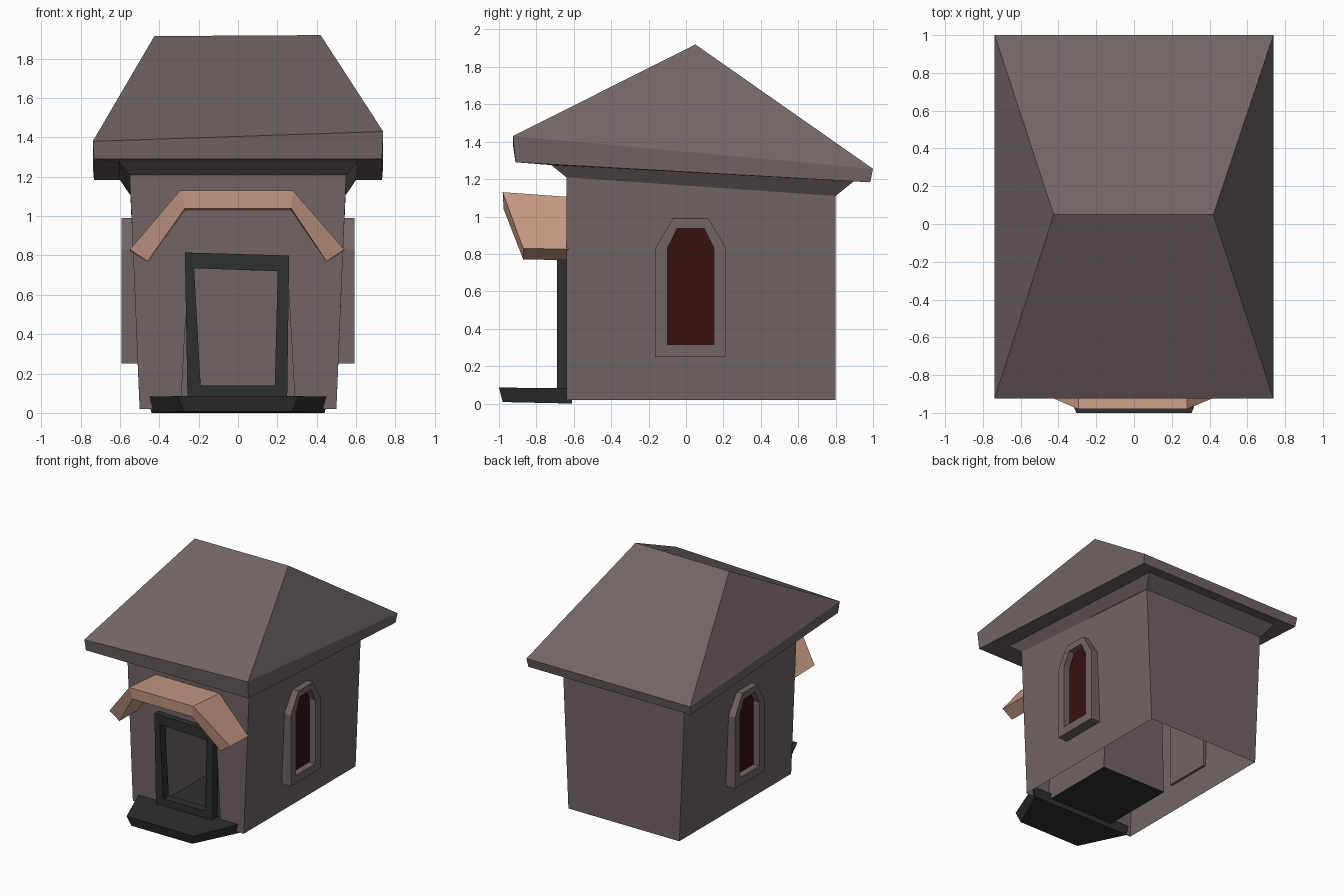
import bpy, bmesh

cube = bpy.data.objects.get("Cube")
if cube:
    bpy.data.objects.remove(cube, do_unlink=True)


def material(name, rgb):
    m = bpy.data.materials.new(name)
    m.use_nodes = True
    m.diffuse_color = (*rgb, 1)
    bsdf = m.node_tree.nodes["Principled BSDF"]
    bsdf.inputs["Base Color"].default_value = (*rgb, 1)
    bsdf.inputs["Roughness"].default_value = 0.9
    return m


STONE = material("brown_stone", (0.165, 0.13, 0.13))
DARK = material("charcoal", (0.027, 0.029, 0.028))
TAN = material("tan_wood", (0.58, 0.33, 0.23))
RED = material("dark_red_glass", (0.04, 0.005, 0.006))


def loft(name, rings, mats, cap_start=True, cap_end=True, closed=False, rule=None, drop=None):
    """Join matching loops of points; rule picks a face's material, drop removes faces."""
    bm = bmesh.new()
    loops = [[bm.verts.new(p) for p in ring] for ring in rings]
    pairs = list(zip(loops, loops[1:]))
    if closed:
        pairs.append((loops[-1], loops[0]))
    for a, b in pairs:
        for i in range(len(a)):
            j = (i + 1) % len(a)
            bm.faces.new((a[i], a[j], b[j], b[i]))
    if cap_start and not closed:
        bm.faces.new(loops[0])
    if cap_end and not closed:
        bm.faces.new(loops[-1])
    bmesh.ops.recalc_face_normals(bm, faces=bm.faces)
    bm.normal_update()
    if rule:
        for f in bm.faces:
            f.material_index = rule(f)
    if drop:
        gone = [f for f in bm.faces if drop(f)]
        bmesh.ops.delete(bm, geom=gone, context='FACES')
    mesh = bpy.data.meshes.new(name)
    bm.to_mesh(mesh)
    bm.free()
    for m in mats:
        mesh.materials.append(m)
    obj = bpy.data.objects.new(name, mesh)
    bpy.context.scene.collection.objects.link(obj)
    return obj


def upright(y, half_bottom, half_top, z0, z1):
    """Four-sided loop facing the front."""
    return [(-half_bottom, y, z0), (half_bottom, y, z0), (half_top, y, z1), (-half_top, y, z1)]


def level(half, y0, y1, z_front, z_back):
    """Four-sided loop lying flat, sloping from front to back."""
    return [(-half, y0, z_front), (half, y0, z_front), (half, y1, z_back), (-half, y1, z_back)]


# Walls, open underneath, with the doorway niche sunk into the front
loft("walls",
     [upright(0.0, 0.29, 0.27, 0.04, 0.77), upright(-0.64, 0.29, 0.25, 0.04, 0.77),
      upright(-0.64, 0.5, 0.55, 0.02, 1.21), upright(0.8, 0.5, 0.547, 0.02, 1.11)],
     [STONE, DARK],
     rule=lambda f: int(f.normal.z > 0.9 and f.calc_center_median().z < 0.1),
     drop=lambda f: f.normal.z < -0.9 and f.calc_center_median().z < 0.03)

# Hipped roof: corbel, soffit, fascia, then slopes to a ridge
eave = level(0.738, -0.925, 1.0, 1.43, 1.255)
eave[0] = (-0.738, -0.925, 1.38)
ridge = [(-0.425, 0.05, 1.915), (0.42, 0.05, 1.92)]
roof = loft("roof",
            [level(0.55, -0.64, 0.8, 1.21, 1.11), level(0.604, -0.72, 0.9, 1.275, 1.19),
             level(0.732, -0.912, 0.985, 1.29, 1.183), eave,
             [ridge[0], ridge[1], ridge[1], ridge[0]]],
            [STONE], cap_end=False)
bm = bmesh.new()
bm.from_mesh(roof.data)
bmesh.ops.remove_doubles(bm, verts=bm.verts, dist=0.0005)
bm.to_mesh(roof.data)
bm.free()

# Door frame, slightly crooked
outer = [(-0.257, 0.08), (0.25, 0.08), (0.26, 0.8), (-0.27, 0.815)]
inner = [(-0.19, 0.14), (0.187, 0.14), (0.202, 0.72), (-0.223, 0.735)]
loft("door_frame",
     [[(x, y, z) for x, z in shape]
      for shape, y in ((outer, -0.62), (outer, -0.69), (inner, -0.69), (inner, -0.62))],
     [DARK], closed=True)

# Doorstep with angled sides
loft("doorstep",
     [[(-0.44, -0.61, 0.0), (-0.275, -0.98, 0.008), (0.275, -0.98, 0.008), (0.44, -0.61, 0.0)],
      [(-0.46, -0.61, 0.083), (-0.305, -1.0, 0.085), (0.305, -1.0, 0.085), (0.46, -0.61, 0.083)]],
     [DARK])

# Angular canopy arching over the door: each loop is one cross-section
canopy = []
for side, (xo, zo, xi, zi, yo, yi) in (
        (-1, (0.55, 0.83, 0.46, 0.77, -0.87, -0.87)),
        (-1, (0.295, 1.13, 0.27, 1.04, -0.98, -0.975)),
        (1, (0.28, 1.13, 0.27, 1.04, -0.98, -0.975)),
        (1, (0.54, 0.83, 0.45, 0.77, -0.87, -0.87))):
    sag = 0.025 if zo > 1 else 0.005
    canopy.append([(side * xo, yo, zo), (side * xo, -0.63, zo - sag),
                   (side * xi, -0.63, zi - sag / 2), (side * xi, yi, zi)])
loft("door_canopy", canopy, [TAN])


def arch(half, z0, shoulder, half_top, z1):
    """Window outline with clipped upper corners."""
    c = 0.025
    return [(c - half, z0), (c + half, z0), (c + half, shoulder),
            (c + half_top, z1), (c - half_top, z1), (c - half, shoulder)]


# Side windows: raised surround with a recessed pane
rim = arch(0.19, 0.25, 0.83, 0.095, 0.99)
pane = arch(0.125, 0.315, 0.83, 0.072, 0.937)
for side, label in ((1, "left"), (-1, "right")):
    loft(label + "_window",
         [[(side * x, y, z) for y, z in shape]
          for shape, x in ((rim, 0.49), (rim, 0.593), (pane, 0.593), (pane, 0.54))],
         [STONE, RED],
         rule=lambda f: int(len(f.verts) == 6 and abs(f.calc_center_median().x) > 0.52))
